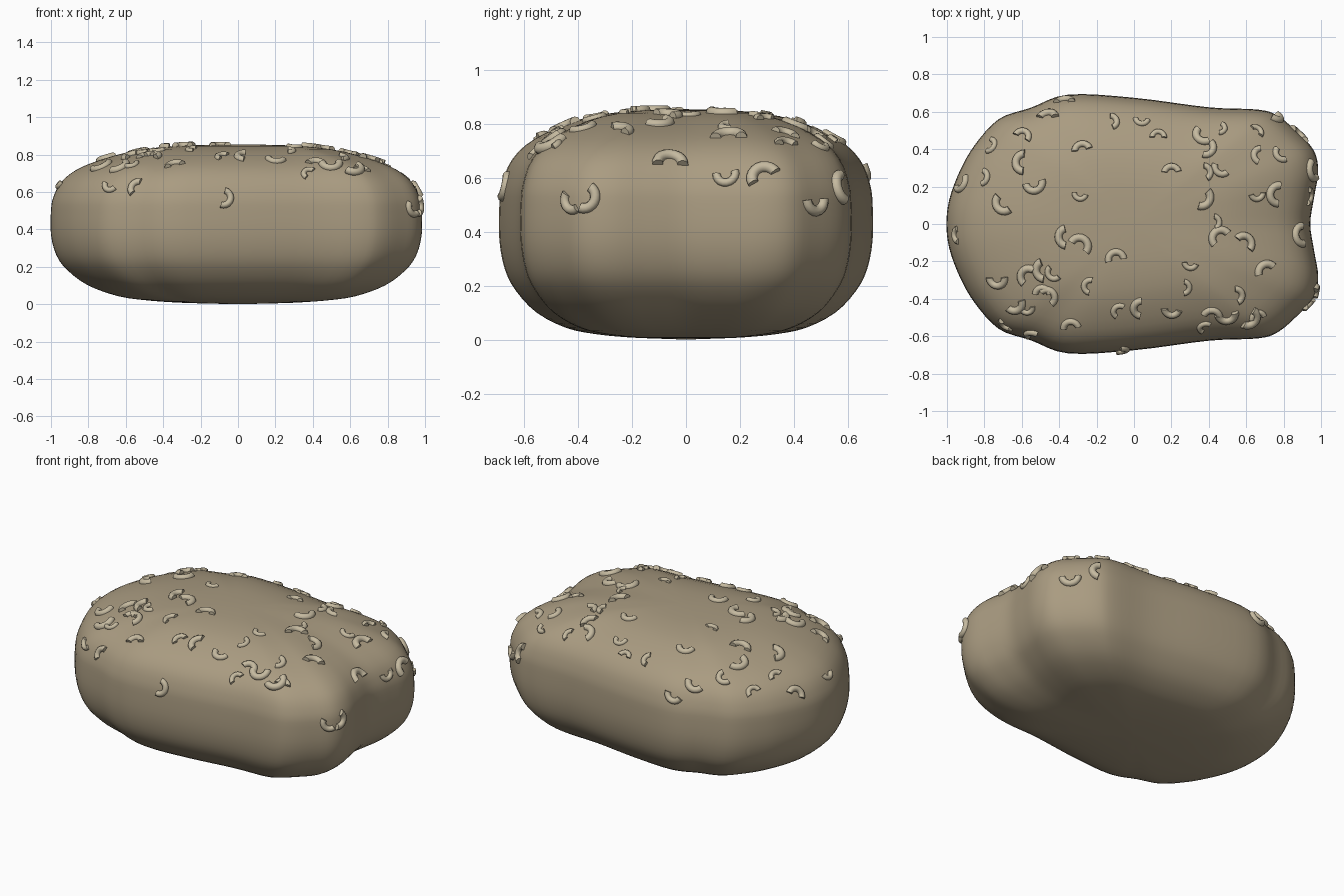
import bpy, bmesh, random
from math import pi, sin, cos, radians
from mathutils import Vector, Matrix
from mathutils.bvhtree import BVHTree

if "Cube" in bpy.data.objects:
    bpy.data.objects.remove(bpy.data.objects["Cube"])

random.seed(4)


def material(name, color):
    m = bpy.data.materials.new(name)
    m.diffuse_color = (*color, 1)
    m.use_nodes = True
    m.node_tree.nodes["Principled BSDF"].inputs["Base Color"].default_value = m.diffuse_color
    return m


def finish(bm, name, mat, angle):
    bmesh.ops.recalc_face_normals(bm, faces=bm.faces)
    me = bpy.data.meshes.new(name)
    bm.to_mesh(me)
    ob = bpy.data.objects.new(name, me)
    bpy.context.collection.objects.link(ob)
    me.materials.append(mat)
    bpy.ops.object.select_all(action='DESELECT')
    bpy.context.view_layer.objects.active = ob
    ob.select_set(True)
    bpy.ops.object.shade_smooth_by_angle(angle=radians(angle))
    return ob


def spline(pts, n, closed):
    # Catmull-Rom through the points
    pts = [Vector(p) for p in pts]
    k = len(pts)
    get = (lambda i: pts[i % k]) if closed else (lambda i: pts[max(0, min(k - 1, i))])
    out = []
    for i in range(k if closed else k - 1):
        a, b, c, d = (get(i + j) for j in (-1, 0, 1, 2))
        for s in range(n):
            t = s / n
            out.append(0.5 * (2 * b + (c - a) * t + (2 * a - 5 * b + 4 * c - d) * t * t
                              + (3 * b - a - 3 * c + d) * t ** 3))
    if not closed:
        out.append(pts[-1])
    return out


# loaf: half outline seen from above, mirrored, then stacked by a scale/height profile
half = [(-.985, .13), (-.93, .28), (-.85, .42), (-.72, .56), (-.55, .62), (-.35, .69),
        (0, .673), (.4, .622), (.66, .61), (.77, .575), (.88, .48), (.96, .39),
        (.982, .28), (.96, .14)]
outline = spline([(-1, 0)] + half + [(.94, 0)] + [(x, -y) for x, y in reversed(half)], 4, True)
profile = spline([(.12, .003), (.3, .008), (.48, .02), (.64, .043), (.8, .1), (.91, .18), (.97, .26),
                  (1, .37), (1, .5), (.985, .58), (.93, .67), (.81, .745), (.58, .815),
                  (.35, .845), (.14, .853)], 3, False)
bm = bmesh.new()
rings = [[bm.verts.new((p.x * q.x, p.y * q.x, q.y)) for p in outline] for q in profile]
n = len(outline)
for a, b in zip(rings, rings[1:]):
    for i in range(n):
        bm.faces.new((a[i], a[(i + 1) % n], b[(i + 1) % n], b[i]))
for ring, z in ((rings[0], 0), (rings[-1], .855)):
    tip = bm.verts.new((0, 0, z))
    for i in range(n):
        bm.faces.new((ring[i], ring[(i + 1) % n], tip))
bmesh.ops.recalc_face_normals(bm, faces=bm.faces)
tree = BVHTree.FromBMesh(bm)
finish(bm, "loaf", material("crust", (.40, .33, .22)), 60)

# curved topping pieces: positions grouped by the direction the arc opens (degrees)
pieces = {
    90: [(.04, .55), (-.29, .15), (-.53, .2), (.2, -.47), (.3, -.22), (.5, -.5), (.66, .15),
         (-.73, -.31), (-.57, -.46), (.93, -.43)],
    270: [(.13, .48), (-.28, .41), (-.1, -.17), (-.34, -.54), (.2, .29), (-.46, .58),
          (.42, -.48), (-.49, -.36), (.66, -.49), (-.37, .66)],
    0: [(.02, -.45), (-.38, -.07), (-.25, -.33), (-.95, -.06), (.66, .37), (.88, -.06),
        (-.5, -.25), (.75, .16), (-.61, .33)],
    180: [(-.11, .55), (.28, -.34), (.39, .28), (-.76, .42), (-.8, .25), (.56, -.38),
          (.47, .51), (.44, .01), (.94, .15), (-.06, -.672)],
    45: [(-.71, .1), (.78, .37), (-.44, -.27), (.46, .29), (-.69, -.54), (.36, .47), (.95, .28)],
    225: [(-.59, .48), (.6, -.09), (.66, .5), (-.28, -.1), (-.45, -.38), (.88, .48), (.97, -.36)],
    135: [(.38, .13), (.63, -.51), (-.63, -.44), (.4, .4), (-.92, .21), (.76, .57)],
    315: [(.7, -.24), (.37, -.55), (-.58, -.27), (-.09, -.46), (.45, -.06), (-.55, -.59)],
}
bm = bmesh.new()
STEPS, SIDES, R, TUBE = 10, 10, .041, .018


def arc_piece(mat, sweep):
    rings = []
    for i in range(STEPS + 1):
        a = pi + (i / STEPS - .5) * sweep
        ring = []
        for j in range(SIDES):
            t = 2 * pi * j / SIDES
            r = R + TUBE * cos(t)
            ring.append(bm.verts.new(mat @ Vector((r * cos(a) + R / 2, r * sin(a), TUBE * sin(t)))))
        rings.append(ring)
    for a, b in zip(rings, rings[1:]):
        for j in range(SIDES):
            k = (j + 1) % SIDES
            bm.faces.new((a[j], a[k], b[k], b[j]))
    bm.faces.new(rings[0])
    bm.faces.new(rings[-1])


for opening, spots in pieces.items():
    for x, y in spots:
        hit, nor, _, _ = tree.ray_cast(Vector((x, y, 2)), Vector((0, 0, -1)))
        if hit is None:
            hit, nor, _, _ = tree.find_nearest(Vector((x, y, .6)))
        a = radians(opening + random.uniform(-15, 15))
        tilt = Vector((0, 0, 1)).rotation_difference(nor).to_matrix().to_4x4()
        arc_piece(Matrix.Translation(hit) @ tilt @ Matrix.Rotation(a, 4, 'Z')
                  @ Matrix.Scale(random.uniform(.75, 1.2), 4), random.uniform(2.6, 3.4))
finish(bm, "topping_pieces", material("topping", (.56, .49, .35)), 50)
